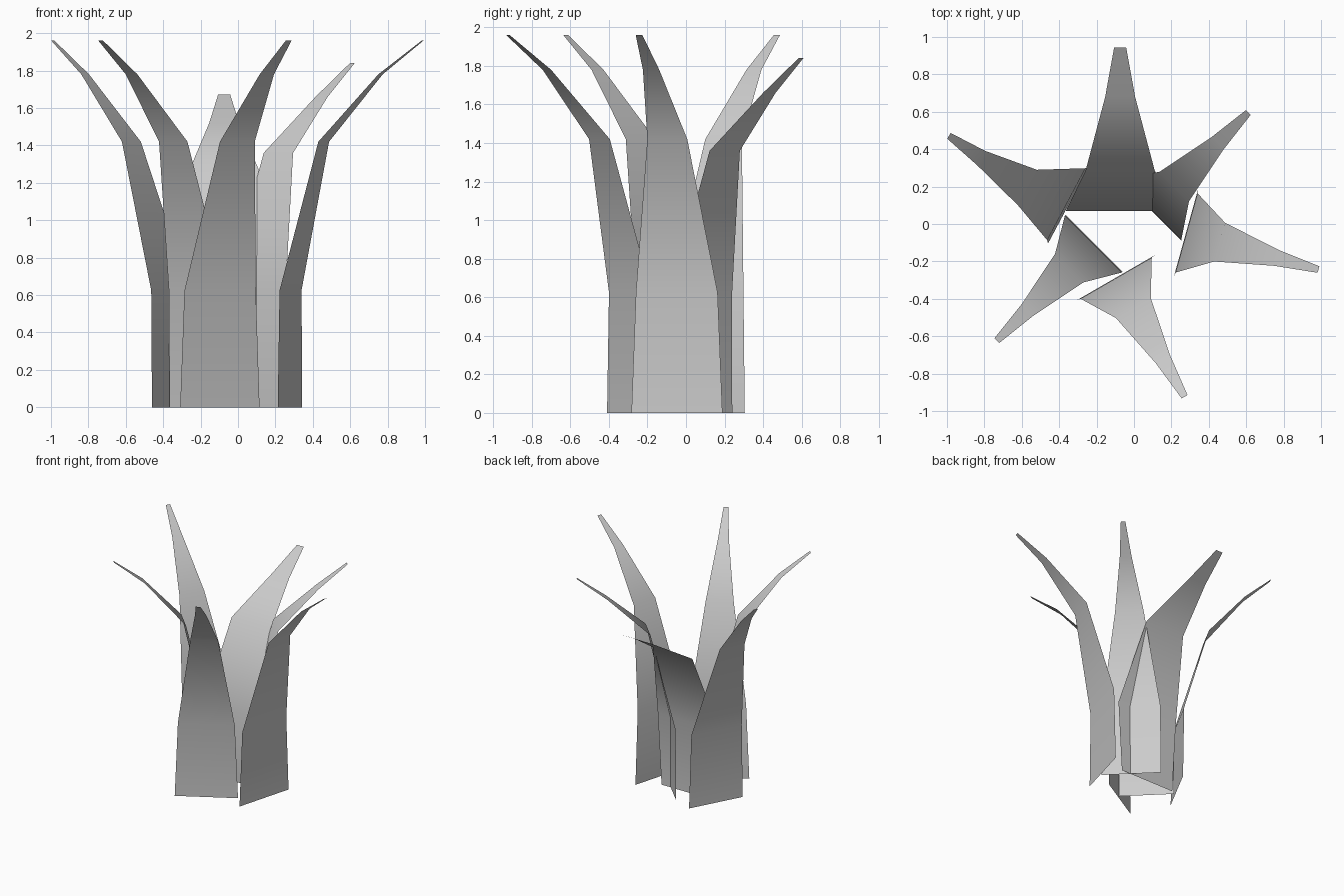
import bpy
from math import cos, sin, radians

if "Cube" in bpy.data.objects:
    bpy.data.objects.remove(bpy.data.objects["Cube"])


def leaf(name, centre, angle, rows):
    """Flat blade: each row is (outward offset, sideways drift, height, width)."""
    a = radians(angle)
    out, side = (cos(a), sin(a)), (-sin(a), cos(a))
    verts = []
    for reach, drift, z, width in rows:
        for s in (-0.5, 0.5):
            t = drift + s * width
            verts.append((centre[0] + reach * out[0] + t * side[0],
                          centre[1] + reach * out[1] + t * side[1], z))
    faces = [(2 * i, 2 * i + 1, 2 * i + 3, 2 * i + 2) for i in range(len(rows) - 1)]
    mesh = bpy.data.meshes.new(name)
    mesh.from_pydata(verts, [], faces)
    mesh.polygons.foreach_set("use_smooth", [True] * len(faces))
    mesh.update()
    obj = bpy.data.objects.new(name, mesh)
    bpy.context.collection.objects.link(obj)


# Blade outlines
tall = [(0, 0, 0, .49), (.003, 0, .625, .44), (.187, 0, 1.42, .215),
        (.502, 0, 1.78, .088), (.735, 0, 1.96, .036)]
tall_narrow = [(0, 0, 0, .43), (.005, 0, .625, .43)] + tall[2:]
drifting = [(0, 0, 0, .464), (.012, 0, .625, .436), (.238, .019, 1.42, .215),
            (.53, -.004, 1.78, .088), (.738, -.028, 1.96, .036)]
short = [(0, 0, 0, .467), (.003, 0, .6, .455), (.178, 0, 1.36, .222),
         (.505, 0, 1.66, .092), (.737, 0, 1.84, .036)]
wide_low = [(0, 0, 0, .51), (0, 0, .6, .58), (.215, 0, 1.27, .37),
            (.61, 0, 1.52, .16), (.875, 0, 1.673, .064)]

# Ring of leaves
leaf("leaf_right", (.278, -.047), -15.5, tall)
leaf("leaf_front", (-.097, -.287), -60, tall)
leaf("leaf_front_left", (-.214, -.104), -135, tall_narrow)
leaf("leaf_left", (-.351, .10), 152, drifting)
leaf("leaf_back_right", (.09, .075), 45, short)
leaf("leaf_back", (-.074, .07), 90, wide_low)
